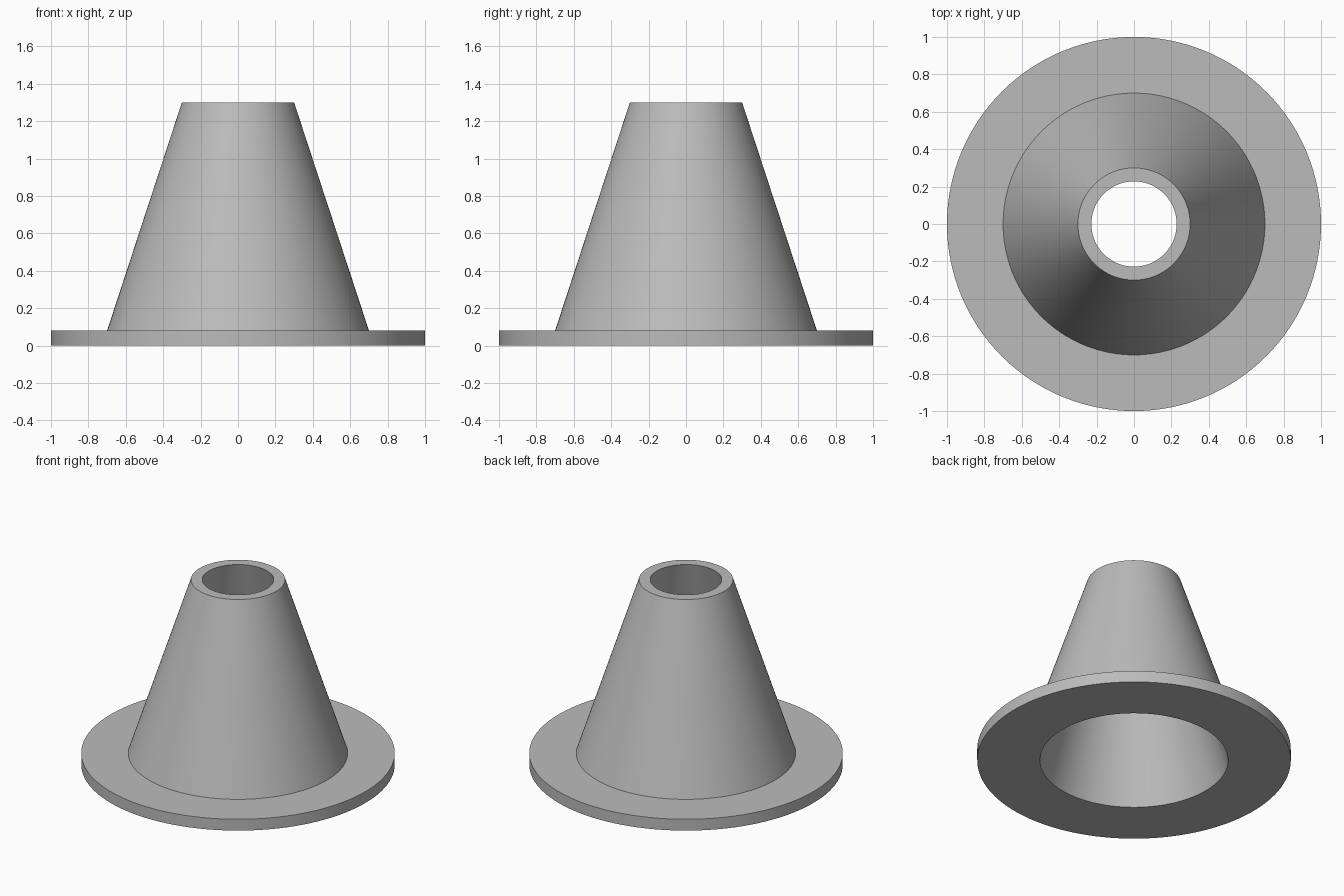
import bpy, bmesh, math

cube = bpy.data.objects.get("Cube")
if cube:
    bpy.data.objects.remove(cube, do_unlink=True)

# Plain grey finish
grey = bpy.data.materials.new("plain grey")
grey.use_nodes = True
colour = (0.5, 0.5, 0.5, 1)
grey.diffuse_color = colour
grey.node_tree.nodes["Principled BSDF"].inputs["Base Color"].default_value = colour

# Closed wall section as (radius, height): flange, outer cone, rim, bore
SECTION = [(0.60, 0), (1.0, 0), (1.0, 0.08), (0.70, 0.08), (0.30, 1.30), (0.228, 1.30)]
SIDES = 128

bm = bmesh.new()
rings = []
for i in range(SIDES):
    a = math.tau * i / SIDES
    rings.append([bm.verts.new((r * math.cos(a), r * math.sin(a), z)) for r, z in SECTION])
for i, ring in enumerate(rings):
    after = rings[(i + 1) % SIDES]
    for j in range(len(SECTION)):
        k = (j + 1) % len(SECTION)
        bm.faces.new((ring[j], after[j], after[k], ring[k]))
bmesh.ops.recalc_face_normals(bm, faces=bm.faces)

# Hollow flanged cone
mesh = bpy.data.meshes.new("flanged_cone")
bm.to_mesh(mesh)
bm.free()
mesh.materials.append(grey)
cone = bpy.data.objects.new("flanged_cone", mesh)
bpy.context.collection.objects.link(cone)
bpy.context.view_layer.objects.active = cone
cone.select_set(True)
bpy.ops.object.shade_smooth_by_angle(angle=math.radians(30))
